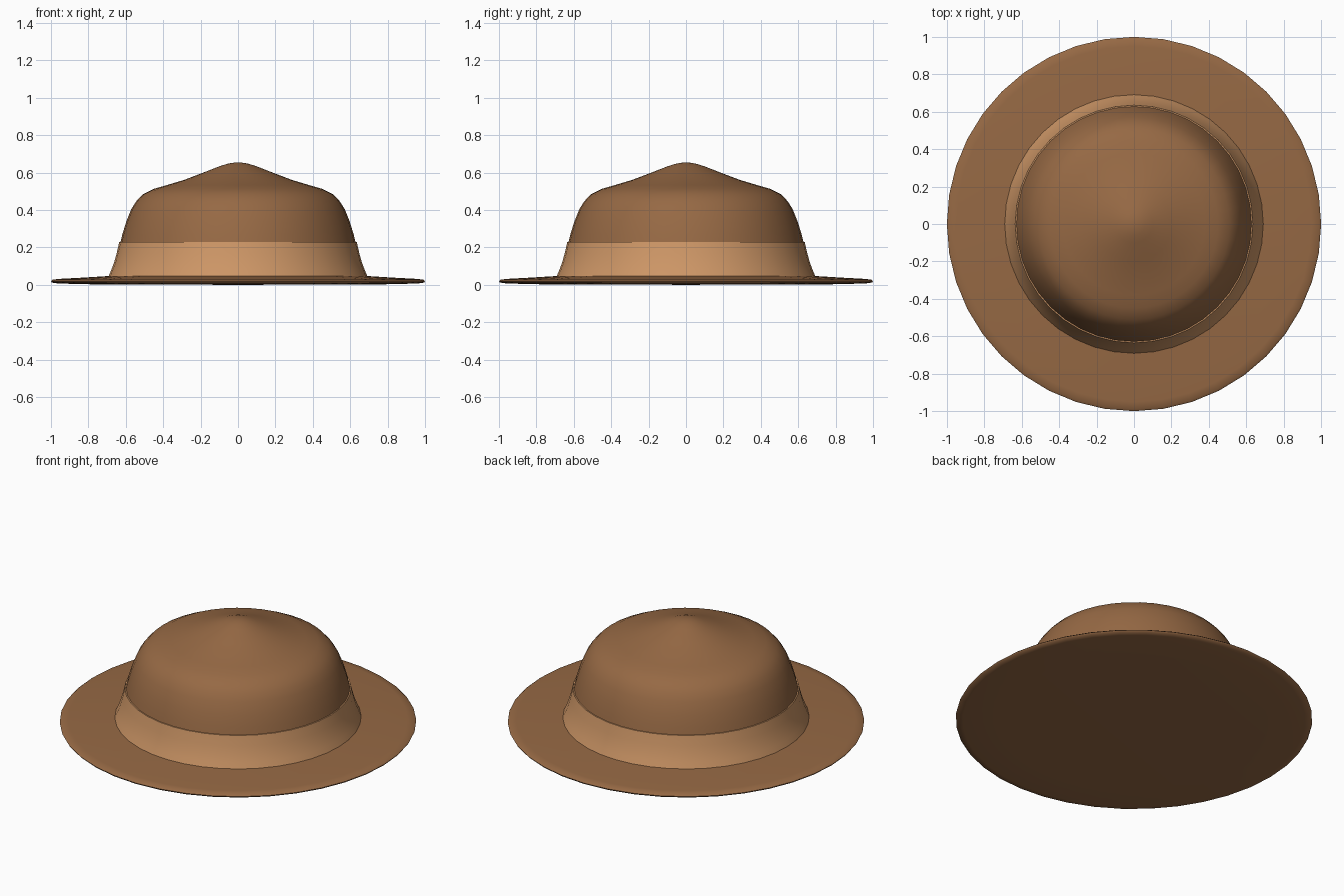
import bpy, bmesh, math

if "Cube" in bpy.data.objects:
    bpy.data.objects.remove(bpy.data.objects["Cube"])

SEGMENTS = 40


def material(name, color):
    m = bpy.data.materials.new(name)
    m.diffuse_color = (*color, 1)
    m.use_nodes = True
    m.node_tree.nodes["Principled BSDF"].inputs["Base Color"].default_value = m.diffuse_color
    return m


def lathe(name, profile, mat, sharp=40):
    """Spin an (r, z) profile about z; points with r = 0 become poles."""
    bm = bmesh.new()
    rings = []
    for r, z in profile:
        n = SEGMENTS if r > 0 else 1
        rings.append([bm.verts.new((r * math.cos(math.tau * i / SEGMENTS),
                                    r * math.sin(math.tau * i / SEGMENTS), z))
                      for i in range(n)])
    for a, b in zip(rings, rings[1:]):
        for i in range(SEGMENTS):
            j = (i + 1) % SEGMENTS
            quad = [a[i % len(a)], a[j % len(a)], b[j % len(b)], b[i % len(b)]]
            bm.faces.new(list(dict.fromkeys(quad)))
    bm.normal_update()
    me = bpy.data.meshes.new(name)
    bm.to_mesh(me)
    bm.free()
    me.materials.append(mat)
    ob = bpy.data.objects.new(name, me)
    bpy.context.collection.objects.link(ob)
    bpy.ops.object.select_all(action='DESELECT')
    ob.select_set(True)
    bpy.context.view_layer.objects.active = ob
    bpy.ops.object.shade_smooth_by_angle(angle=math.radians(sharp))
    return ob


felt = material("brown felt", (0.305, 0.141, 0.058))
ribbon = material("tan ribbon", (0.61, 0.305, 0.133))

# Brim: thin disc, slightly domed below and rising toward the crown
lathe("brim", [(0, 0), (0.75, 0.002), (0.96, 0.007), (0.995, 0.012),
               (1.0, 0.02), (0.99, 0.028), (0.95, 0.032), (0.82, 0.039),
               (0.69, 0.047), (0.62, 0.05)], felt, 80)

# Crown: sloping wall, rounded shoulder and shallow peak
lathe("crown", [(0.685, 0.04), (0.655, 0.12), (0.63, 0.22), (0.618, 0.27),
                (0.598, 0.335), (0.57, 0.405), (0.545, 0.445), (0.51, 0.483),
                (0.45, 0.513), (0.38, 0.533), (0.29, 0.56), (0.2, 0.594),
                (0.1, 0.633), (0.06, 0.646), (0.03, 0.652), (0, 0.654)], felt)

# Hat band: thin ribbon hugging the base of the crown
lathe("hat_band", [(0.694, 0.04), (0.677, 0.08), (0.662, 0.12), (0.648, 0.17),
                   (0.635, 0.228), (0.627, 0.228)], ribbon)
